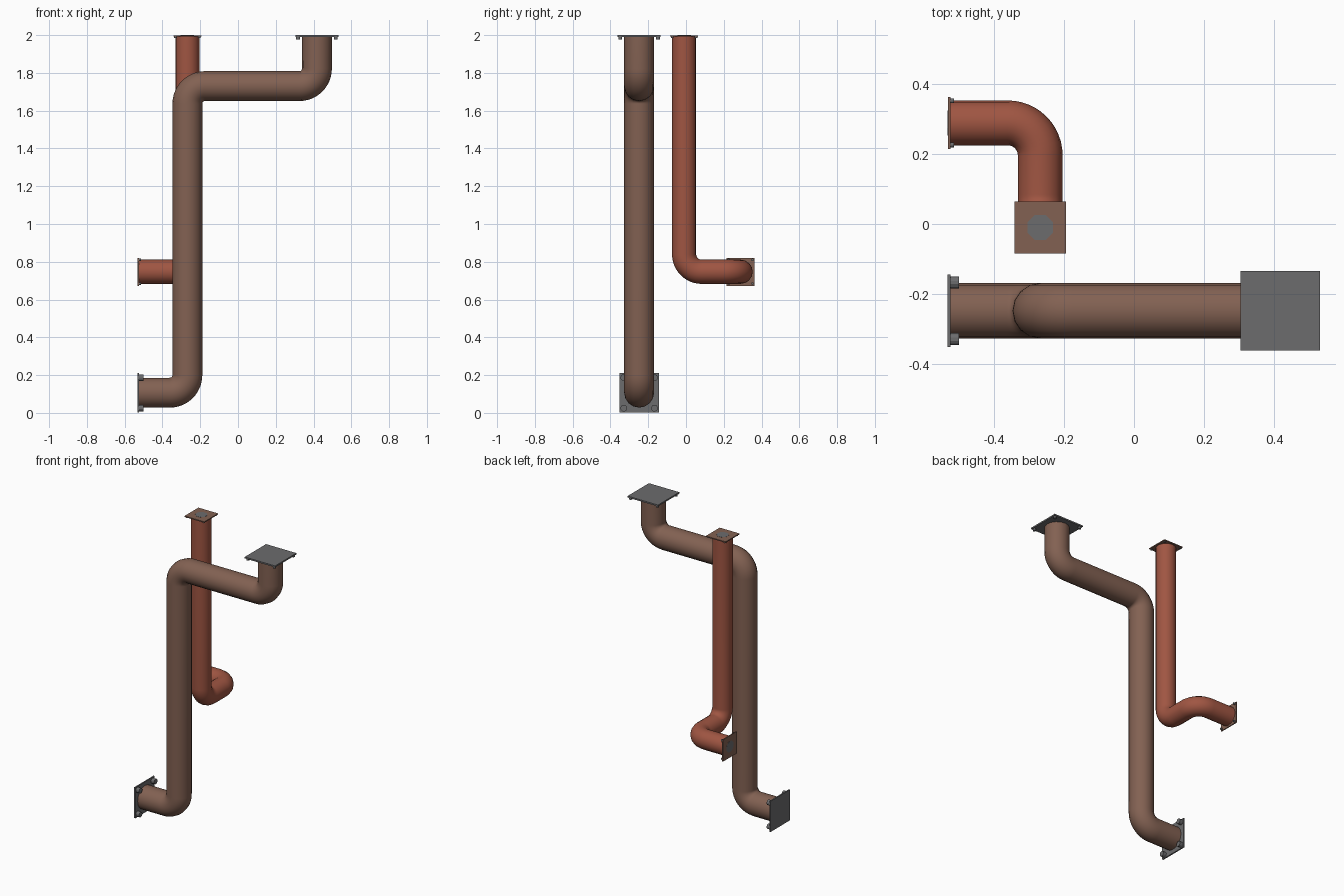
import bpy
import bmesh
import math
from mathutils import Vector, Matrix

old = bpy.data.objects.get("Cube")
if old:
    bpy.data.objects.remove(old, do_unlink=True)


def material(name, rgb):
    m = bpy.data.materials.new(name)
    m.use_nodes = True
    m.diffuse_color = (*rgb, 1)
    m.node_tree.nodes["Principled BSDF"].inputs["Base Color"].default_value = (*rgb, 1)
    return m


BROWN = material("brown paint", (0.225, 0.12, 0.085))
RED = material("rust red paint", (0.35, 0.092, 0.055))
GREY = material("grey steel", (0.15, 0.15, 0.155))


def link(name, mesh, mat):
    mesh.materials.clear()
    mesh.materials.append(mat)
    obj = bpy.data.objects.new(name, mesh)
    bpy.context.collection.objects.link(obj)
    return obj


def rounded_path(corners, bend, steps=12):
    """Replace each inner right-angle corner by a quarter circle."""
    pts = [Vector(c) for c in corners]
    path = [pts[0]]
    for a, b, c in zip(pts, pts[1:], pts[2:]):
        to_a, to_c = (a - b).normalized() * bend, (c - b).normalized() * bend
        centre = b + to_a + to_c
        for i in range(steps + 1):
            t = math.pi / 2 * i / steps
            path.append(centre - to_c * math.cos(t) - to_a * math.sin(t))
    return path + [pts[-1]]


def pipe(name, corners, radius, bend, mat):
    curve = bpy.data.curves.new(name, "CURVE")
    curve.dimensions = "3D"
    curve.bevel_depth = radius
    curve.bevel_resolution = 6
    curve.use_fill_caps = True
    path = rounded_path(corners, bend)
    spline = curve.splines.new("POLY")
    spline.points.add(len(path) - 1)
    for point, co in zip(spline.points, path):
        point.co = (*co, 1)
    temp = bpy.data.objects.new(name + "_path", curve)
    bpy.context.collection.objects.link(temp)
    bpy.context.view_layer.update()
    evaluated = temp.evaluated_get(bpy.context.evaluated_depsgraph_get())
    mesh = bpy.data.meshes.new_from_object(evaluated)
    bpy.data.objects.remove(temp, do_unlink=True)
    obj = link(name, mesh, mat)
    bpy.ops.object.select_all(action="DESELECT")
    obj.select_set(True)
    bpy.context.view_layer.objects.active = obj
    bpy.ops.object.shade_smooth_by_angle(angle=math.radians(40))


def cylinder(bm, radius, z0, z1, x, y, sides):
    bmesh.ops.create_cone(bm, cap_ends=True, segments=sides, radius1=radius,
                          radius2=radius, depth=z1 - z0,
                          matrix=Matrix.Translation((x, y, (z0 + z1) / 2))
                          @ Matrix.Rotation(math.pi / sides, 4, "Z"))


def flange(name, place, half, thick, bolt_at, bolt_r, bolt_len, mat, hub=0):
    """Square end plate whose outer face is local z = 0; bolts point inward."""
    def finish(part, bm, m):
        bm.transform(place)
        mesh = bpy.data.meshes.new(part)
        bm.to_mesh(mesh)
        bm.free()
        link(part, mesh, m)

    # plate
    top = -0.001 if hub else 0
    bm = bmesh.new()
    bmesh.ops.create_cube(bm, size=1, matrix=Matrix.Translation((0, 0, (top - thick) / 2))
                          @ Matrix.Diagonal((2 * half, 2 * half, thick + top, 1)))
    finish(name + "_plate", bm, mat)
    # corner bolts
    bm = bmesh.new()
    for sx in (-1, 1):
        for sy in (-1, 1):
            cylinder(bm, bolt_r, -thick - bolt_len, -thick, sx * bolt_at, sy * bolt_at, 12)
    finish(name + "_bolts", bm, GREY)
    # centre cover
    if hub:
        bm = bmesh.new()
        cylinder(bm, hub, -thick, 0, 0, 0, 8)
        finish(name + "_cover", bm, GREY)


def facing(x, y, z, side=False):
    turn = Matrix.Rotation(-math.pi / 2, 4, "Y") if side else Matrix.Identity(4)
    return Matrix.Translation((x, y, z)) @ turn


# Large brown pipe
X, Y, END = -0.268, -0.248, -0.533
pipe("large_pipe", [(END + 0.005, Y, 0.107), (X, Y, 0.107), (X, Y, 1.73),
                    (0.418, Y, 1.73), (0.418, Y, 1.995)], 0.079, 0.093, BROWN)
flange("large_lower_flange", facing(END, Y, 0.106, True), 0.104, 0.009,
       0.081, 0.018, 0.024, GREY)
flange("large_upper_flange", facing(0.418, Y, 2), 0.114, 0.01,
       0.1, 0.01, 0.013, GREY)

# Small red pipe
RY, RZ, BY = -0.01, 0.747, 0.289
pipe("small_pipe", [(X, RY, 1.995), (X, RY, RZ), (X, BY, RZ),
                    (END + 0.005, BY, RZ)], 0.064, 0.093, RED)
flange("small_upper_flange", facing(X, RY, 2), 0.074, 0.008,
       0.063, 0.007, 0.006, BROWN, 0.039)
flange("small_side_flange", facing(END, BY, RZ, True), 0.074, 0.008,
       0.063, 0.007, 0.011, BROWN, 0.039)
